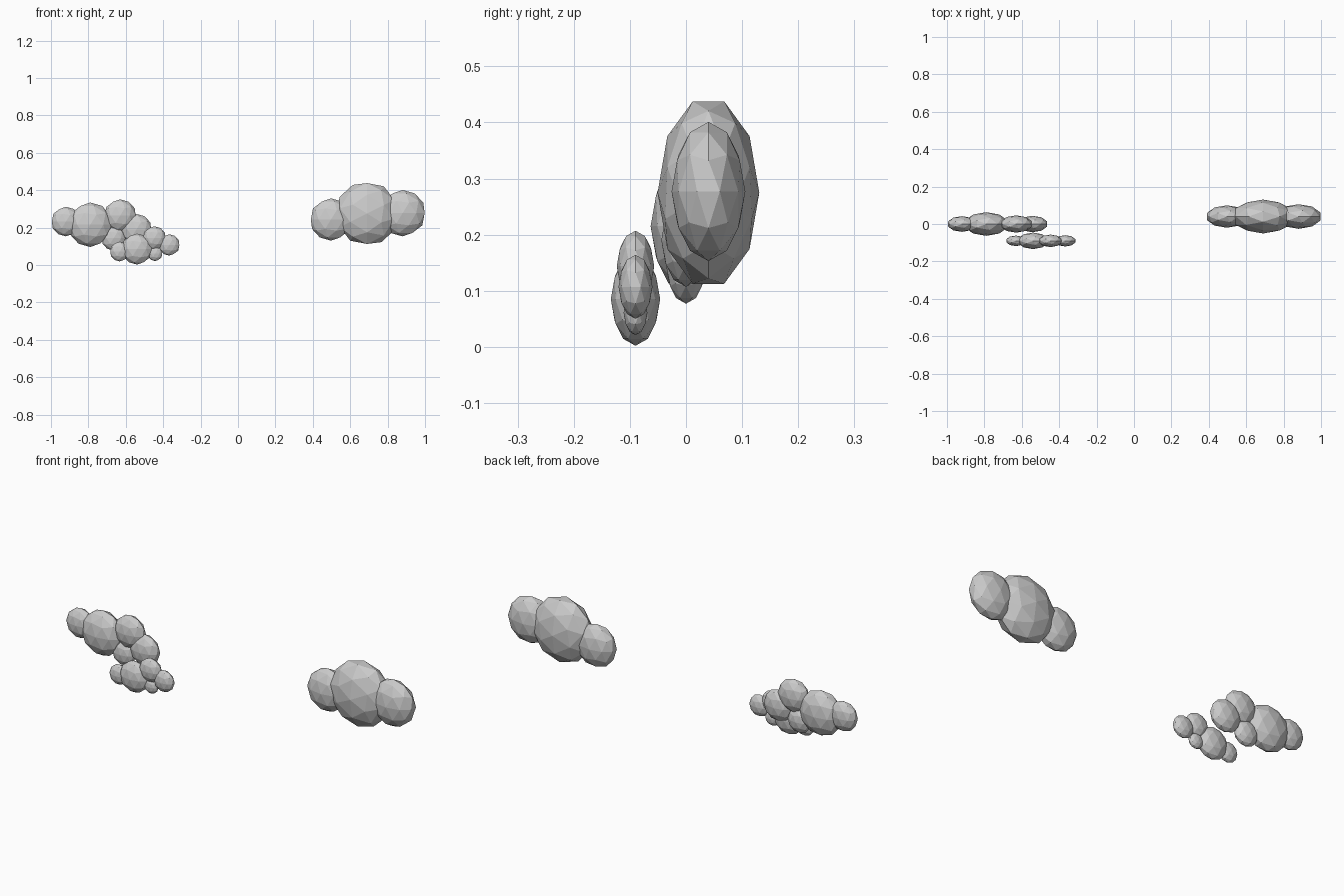
import bpy, math

# Each puff: x, z, radius, turn about the depth axis (degrees)
CLOUDS = {
    "large_cloud": (0.04, [
        (0.69, 0.275, 0.171, 90),
        (0.88, 0.277, 0.124, 0),
        (0.497, 0.243, 0.113, 0),
    ]),
    "middle_cloud": (0.0, [
        (-0.79, 0.215, 0.119, 0),
        (-0.92, 0.232, 0.079, 0),
        (-0.63, 0.264, 0.087, 0),
        (-0.543, 0.190, 0.083, 0),
        (-0.665, 0.143, 0.066, 0),
    ]),
    "small_cloud": (-0.09, [
        (-0.54, 0.085, 0.083, 0),
        (-0.632, 0.072, 0.053, 0),
        (-0.447, 0.144, 0.063, 0),
        (-0.368, 0.107, 0.057, 0),
        (-0.443, 0.061, 0.040, 0),
    ]),
}
FLATTEN = 0.53  # depth relative to radius


def puff(name, x, y, z, r, turn):
    bpy.ops.mesh.primitive_ico_sphere_add(subdivisions=2, radius=r, location=(x, y, z))
    ob = bpy.context.object
    ob.name = name
    ob.rotation_euler.y = math.radians(turn)
    ob.scale = (1, FLATTEN, 1)


# Low-poly clouds made of overlapping flattened balls
for name, (y, puffs) in CLOUDS.items():
    for i, (x, z, r, turn) in enumerate(puffs):
        puff(f"{name}_puff_{i + 1}", x, y, z, r, turn)
